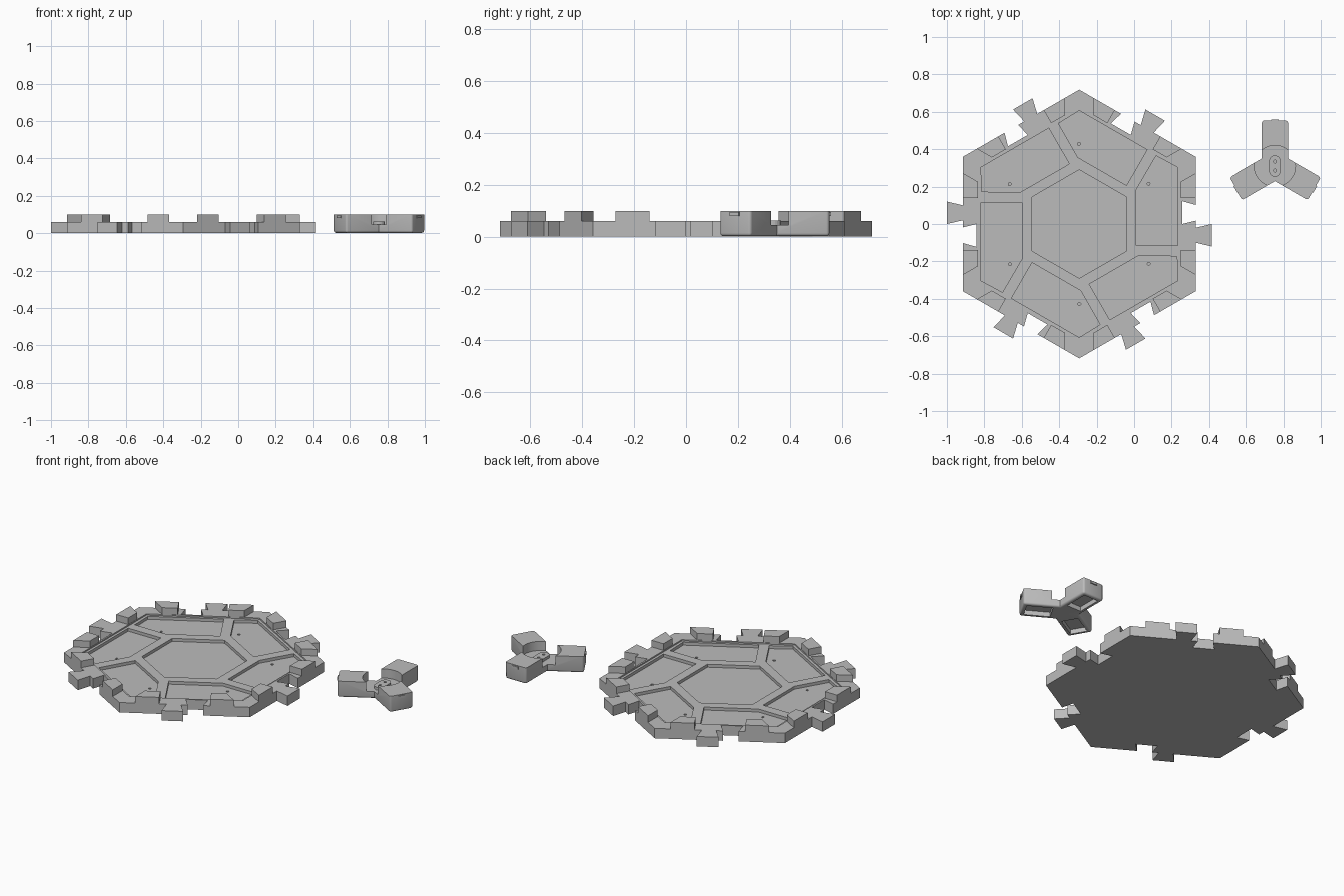
import bpy, bmesh, math
from mathutils import Matrix, Vector

if "Cube" in bpy.data.objects:
    bpy.data.objects.remove(bpy.data.objects["Cube"])

grey = bpy.data.materials.new("light_grey")
grey.diffuse_color = (0.5, 0.5, 0.5, 1)
grey.use_nodes = True
grey.node_tree.nodes["Principled BSDF"].inputs["Base Color"].default_value = grey.diffuse_color

TILE = Vector((-0.293, 0, 0))
HUB = Vector((0.755, 0.31, 0))
APO = 0.622                      # centre to flat side of the tile
SIDE = APO / math.cos(math.pi / 6)


def prism(name, pts, z0, z1, origin, turn=0, cutter=False):
    """Extrude a flat outline from z0 to z1, turned about the origin."""
    bm = bmesh.new()
    f = bm.faces.new([bm.verts.new((x, y, z0)) for x, y in pts])
    if f.normal.z < 0:
        f.normal_flip()
    top = bmesh.ops.extrude_face_region(bm, geom=[f])["geom"]
    bmesh.ops.translate(bm, vec=(0, 0, z1 - z0),
                        verts=[v for v in top if isinstance(v, bmesh.types.BMVert)])
    bmesh.ops.recalc_face_normals(bm, faces=bm.faces)
    bm.transform(Matrix.Translation(origin) @ Matrix.Rotation(turn, 4, "Z"))
    me = bpy.data.meshes.new(name)
    bm.to_mesh(me)
    bm.free()
    ob = bpy.data.objects.new(name, me)
    bpy.context.collection.objects.link(ob)
    me.materials.append(grey)
    ob.hide_render = cutter
    return ob


def boolean(ob, tools, op="DIFFERENCE"):
    """Apply each tool to the object, then remove the tool."""
    bpy.context.view_layer.objects.active = ob
    for tool in tools:
        m = ob.modifiers.new("bool", "BOOLEAN")
        m.object, m.operation, m.solver = tool, op, "EXACT"
        bpy.ops.object.modifier_apply(modifier=m.name)
        bpy.data.objects.remove(tool)


def ring(r, n, cx=0, cy=0, start=0):
    return [(cx + r * math.cos(start + 2 * math.pi * i / n),
             cy + r * math.sin(start + 2 * math.pi * i / n)) for i in range(n)]


def rect(x0, x1, y0, y1):
    return [(x0, y0), (x1, y0), (x1, y1), (x0, y1)]


# Tile base: each side carries one dovetail tab and one matching socket
side = [(APO, -SIDE / 2), (APO, -0.10), (0.707, -0.12), (0.707, 0.0), (APO, -0.02),
        (APO, 0.018), (0.55, 0.0), (0.55, 0.122), (APO, 0.102)]
outline = []
for k in range(6):
    c, s = math.cos(k * math.pi / 3), math.sin(k * math.pi / 3)
    outline += [(x * c - y * s, x * s + y * c) for x, y in side]
base = prism("tile_base", outline, 0, 0.06, TILE)

# Sunken floor, centre hexagon, and six side panels with a pin hole each
cuts = [prism("floor_cutter", ring(0.54 / math.cos(math.pi / 6), 6, start=math.pi / 6),
              0.052, 0.2, TILE, 0, True),
        prism("centre_cutter", ring(0.29, 6, start=math.pi / 6), 0.034, 0.2, TILE, 0, True)]
panel = [(0.305, -0.115), (0.525, -0.115), (0.525, 0.303), (0.41, 0.365), (0.305, 0.185)]
for k in range(6):
    a = k * math.pi / 3
    cuts.append(prism("panel_cutter", panel, 0.034, 0.2, TILE, a, True))
    cuts.append(prism("pin_cutter", ring(0.008, 10, 0.37, 0.215), 0.015, 0.2, TILE, a, True))
boolean(base, cuts)

# Raised rim blocks: square toward the tab, cut parallel to the corner channel
half = SIDE / 2
outer_t = half - 0.075 / math.cos(math.pi / 6)
inner_t = outer_t - 0.0 + (0.08 * math.tan(math.pi / 6)) * -1
for k in range(6):
    for sgn, name in ((1, "rim_block_left"), (-1, "rim_block_right")):
        pts = [(APO, sgn * 0.14), (APO, sgn * outer_t),
               (APO - 0.08, sgn * inner_t), (APO - 0.08, sgn * 0.14)]
        prism(name, pts, 0.06, 0.10, TILE, k * math.pi / 3)

# Three-armed connector: rounded arms joined at the middle
arms = []
for k in range(3):
    arm = prism("connector", rect(0, 0.243, -0.07, 0.07), 0.002, 0.10, HUB,
                math.pi / 2 + k * 2 * math.pi / 3)
    bm = bmesh.new()
    bm.from_mesh(arm.data)
    d = Vector((math.cos(math.pi / 2 + k * 2 * math.pi / 3),
                math.sin(math.pi / 2 + k * 2 * math.pi / 3), 0))
    edges = []
    for e in bm.edges:
        mid = (e.verts[0].co + e.verts[1].co) / 2
        out = (mid - HUB).dot(d)
        if (mid.z < 0.01 and out > 0.05) or (out > 0.24 and 0.03 < mid.z < 0.07):
            edges.append(e)
    bmesh.ops.bevel(bm, geom=edges, offset=0.012, segments=3, affect="EDGES", profile=0.5)
    bm.to_mesh(arm.data)
    bm.free()
    arms.append(arm)
connector = arms[0]
boolean(connector, arms[1:], "UNION")

# Round hub recess above, hollow pockets below
cuts = [prism("hub_cutter", ring(0.11, 48), 0.045, 0.2, HUB, 0, True)]
for k in range(3):
    cuts.append(prism("pocket_cutter", rect(0.075, 0.222, -0.048, 0.048), -0.1, 0.03, HUB,
                      math.pi / 2 + k * 2 * math.pi / 3, True))
boolean(connector, cuts)
bpy.ops.object.select_all(action="DESELECT")
connector.select_set(True)
bpy.context.view_layer.objects.active = connector
bpy.ops.object.shade_smooth_by_angle(angle=math.radians(35))

# Snap bumps on the arm ends
for k in range(3):
    prism("snap_bump", rect(0.235, 0.249, -0.02, 0.02), 0.08, 0.095, HUB,
          math.pi / 2 + k * 2 * math.pi / 3)

# Oval hub pad with two pin holes
pill = [(0.031 * math.cos(i * math.pi / 12),
         0.031 * math.sin(i * math.pi / 12) + (0.026 if i <= 12 else -0.026)) for i in range(25)]
pill.append((0.031, -0.026))
pill.pop(24)
pad = prism("hub_pad", pill, 0.045, 0.062, HUB)
boolean(pad, [prism("hole_cutter", ring(0.008, 10, 0, y), 0.05, 0.2, HUB, 0, True)
              for y in (-0.024, 0.024)])
